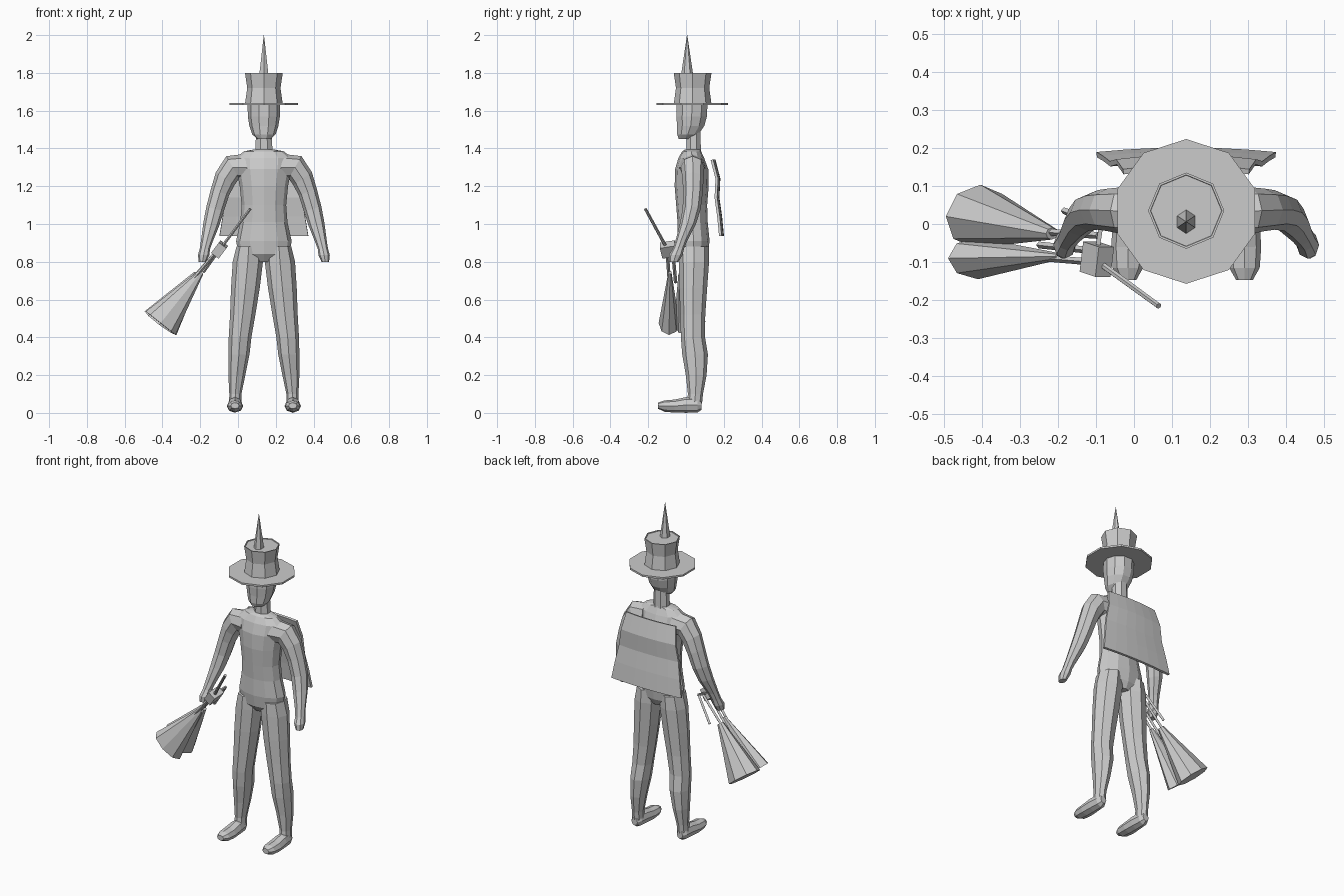
import bpy, bmesh, math
from mathutils import Vector, Matrix

CX = 0.137  # body centre line
grey = bpy.data.materials.new("plain_grey")
grey.diffuse_color = (0.6, 0.6, 0.6, 1)


def finish(name, bm):
    bmesh.ops.recalc_face_normals(bm, faces=bm.faces)
    me = bpy.data.meshes.new(name)
    bm.to_mesh(me)
    bm.free()
    me.materials.append(grey)
    ob = bpy.data.objects.new(name, me)
    bpy.context.collection.objects.link(ob)
    return ob


def loft(name, rings, n, side=1, phase=0.0):
    """Skin over elliptical rings (dx, y, z, rx, ry, tilt about y), mirrored by side."""
    bm = bmesh.new()
    loops = []
    for dx, y, z, rx, ry, tilt in rings:
        t = math.radians(tilt)
        loop = []
        for i in range(n):
            a = 2 * math.pi * (i + phase) / n
            u = rx * math.cos(a)
            loop.append(bm.verts.new((CX + side * (dx + u * math.cos(t)),
                                      y + ry * math.sin(a), z + u * math.sin(t))))
        loops.append(loop)
    for a, b in zip(loops, loops[1:]):
        for i in range(n):
            j = (i + 1) % n
            bm.faces.new((a[i], a[j], b[j], b[i]))
    bm.faces.new(loops[0])
    bm.faces.new(loops[-1])
    return finish(name, bm)


def frame(p, q):
    """Matrix at the middle of p-q: local z along it, local y close to world y."""
    p, q = Vector(p), Vector(q)
    z = (q - p).normalized()
    x = Vector((0, 1, 0)).cross(z).normalized()
    m = Matrix((x, z.cross(x), z)).transposed().to_4x4()
    m.translation = (p + q) / 2
    return m, (q - p).length


def rod(name, p, q, r0, r1, n=6, flat=1.0):
    m, length = frame(p, q)
    bm = bmesh.new()
    bmesh.ops.create_cone(bm, cap_ends=True, segments=n, radius1=r0, radius2=r1, depth=length)
    bmesh.ops.scale(bm, vec=(1, flat, 1), verts=bm.verts)
    bmesh.ops.transform(bm, matrix=m, verts=bm.verts)
    return finish(name, bm)


# Torso, from crotch to neck base
loft("torso", [
    (0, 0.045, 0.80, 0.05, 0.05, 0), (0, 0.04, 0.84, 0.135, 0.075, 0),
    (0, 0.04, 0.91, 0.147, 0.085, 0), (0, 0.035, 1.01, 0.125, 0.08, 0),
    (0, 0.03, 1.10, 0.118, 0.082, 0), (0, 0.03, 1.20, 0.128, 0.09, 0),
    (0, 0.03, 1.29, 0.145, 0.088, 0), (0, 0.028, 1.35, 0.15, 0.068, 0),
    (0, 0.03, 1.385, 0.105, 0.05, 0), (0, 0.037, 1.395, 0.05, 0.042, 0)], 12)
loft("neck", [(0, 0.04, 1.37, 0.05, 0.042, 0), (0, 0.04, 1.50, 0.044, 0.04, 0)], 8, phase=0.5)
loft("head", [
    (0, -0.005, 1.45, 0.035, 0.035, 0), (0, 0.01, 1.475, 0.062, 0.06, 0),
    (0, 0.025, 1.52, 0.077, 0.076, 0), (0, 0.03, 1.57, 0.085, 0.085, 0),
    (0, 0.032, 1.64, 0.086, 0.086, 0)], 10)

# Arms and legs, both sides
for side, tag in ((-1, "left"), (1, "right")):
    loft(tag + "_arm", [
        (0.09, 0.032, 1.30, 0.072, 0.07, 80), (0.165, 0.035, 1.30, 0.068, 0.062, 60),
        (0.205, 0.037, 1.24, 0.06, 0.056, 35), (0.232, 0.037, 1.17, 0.051, 0.052, 22),
        (0.258, 0.03, 1.08, 0.048, 0.048, 15), (0.278, 0.01, 1.00, 0.043, 0.043, 10),
        (0.302, -0.025, 0.91, 0.031, 0.031, 10), (0.312, -0.04, 0.87, 0.027, 0.03, 5),
        (0.319, -0.055, 0.835, 0.03, 0.036, 0), (0.325, -0.065, 0.80, 0.02, 0.026, 0)], 8, side)
    loft(tag + "_leg", [
        (0.08, 0.042, 0.88, 0.065, 0.08, 0), (0.085, 0.042, 0.80, 0.08, 0.08, 0),
        (0.098, 0.038, 0.66, 0.076, 0.074, 0), (0.112, 0.036, 0.52, 0.067, 0.066, 0),
        (0.126, 0.037, 0.40, 0.06, 0.064, 0), (0.132, 0.048, 0.31, 0.056, 0.068, 0),
        (0.143, 0.054, 0.20, 0.045, 0.055, 0), (0.151, 0.05, 0.10, 0.032, 0.04, 0),
        (0.152, 0.045, 0.05, 0.032, 0.04, 0)], 8, side)
    # Foot: rings marching from heel to toe
    bm = bmesh.new()
    loops = []
    for y, zc, w, h in ((0.083, 0.04, 0.02, 0.02), (0.06, 0.043, 0.034, 0.036),
                        (0.0, 0.042, 0.04, 0.036), (-0.06, 0.036, 0.044, 0.03),
                        (-0.115, 0.036, 0.04, 0.026), (-0.147, 0.038, 0.022, 0.014)):
        loops.append([bm.verts.new((
            CX + side * (0.153 + w * math.cos(i * math.pi / 4)), y,
            max(0, zc + 1.15 * h * math.sin(i * math.pi / 4)))) for i in range(8)])
    for a, b in zip(loops, loops[1:]):
        for i in range(8):
            bm.faces.new((a[i], a[(i + 1) % 8], b[(i + 1) % 8], b[i]))
    bm.faces.new(loops[0])
    bm.faces.new(loops[-1])
    finish(tag + "_foot", bm)

# Hat: brim, crown with slight waist, spike
loft("hat_brim", [(0, 0.033, 1.63, 0.19, 0.19, 0), (0, 0.033, 1.641, 0.19, 0.19, 0)], 10, phase=0.5)
loft("hat_crown", [
    (0, 0.035, 1.635, 0.1, 0.1, 0), (0, 0.035, 1.72, 0.088, 0.088, 0),
    (0, 0.035, 1.80, 0.1, 0.1, 0), (0, 0.035, 1.80, 0.094, 0.094, 0),
    (0, 0.035, 1.796, 0.093, 0.093, 0)], 8)
loft("hat_spike", [(0, 0.006, 1.79, 0.028, 0.032, 0), (0, 0.006, 2.0, 0.0008, 0.0008, 0)], 6, phase=0.5)

# Cape: rippled sheet with thickness
bm = bmesh.new()
rows = []
for y, z, half in ((0.137, 1.34, 0.165), (0.163, 1.24, 0.183), (0.158, 1.14, 0.2),
                   (0.172, 1.04, 0.218), (0.182, 0.937, 0.235)):
    rows.append([bm.verts.new((CX + half * s / 3, y + 0.012 * (1 - (s / 3) ** 2), z))
                 for s in range(-3, 4)])
for a, b in zip(rows, rows[1:]):
    for i in range(6):
        bm.faces.new((a[i], b[i], b[i + 1], a[i + 1]))
cape = finish("cape", bm)
solid = cape.modifiers.new("thickness", "SOLIDIFY")
solid.thickness = 0.014
solid.offset = 0

# Broom: handle, binding block, prongs and two bristle bundles
rod("broom_handle", (0.065, -0.215, 1.08), (-0.10, -0.095, 0.86), 0.008, 0.009)
m, _ = frame((-0.075, -0.10, 0.895), (-0.12, -0.085, 0.835))
bm = bmesh.new()
bmesh.ops.create_cube(bm, size=1, matrix=m @ Matrix.Diagonal((0.05, 0.08, 0.07, 1)))
finish("broom_block", bm)
rod("broom_crossbar", (-0.10, -0.09, 0.87), (-0.085, 0.005, 0.885), 0.008, 0.008, 4)
for i, (p, q) in enumerate((
        ((-0.085, 0.0, 0.885), (-0.185, 0.035, 0.745)),
        ((-0.095, -0.03, 0.875), (-0.25, -0.02, 0.70)),
        ((-0.11, -0.07, 0.86), (-0.25, -0.055, 0.69)),
        ((-0.11, -0.10, 0.86), (-0.25, -0.088, 0.69)))):
    rod("broom_prong_%d" % (i + 1), p, q, 0.009, 0.009, 4)
rod("rear_bristles", (-0.215, -0.025, 0.735), (-0.41, 0.02, 0.475), 0.02, 0.105, 8, 0.8)
rod("front_bristles", (-0.195, -0.085, 0.745), (-0.41, -0.09, 0.475), 0.015, 0.1, 8, 0.55)
